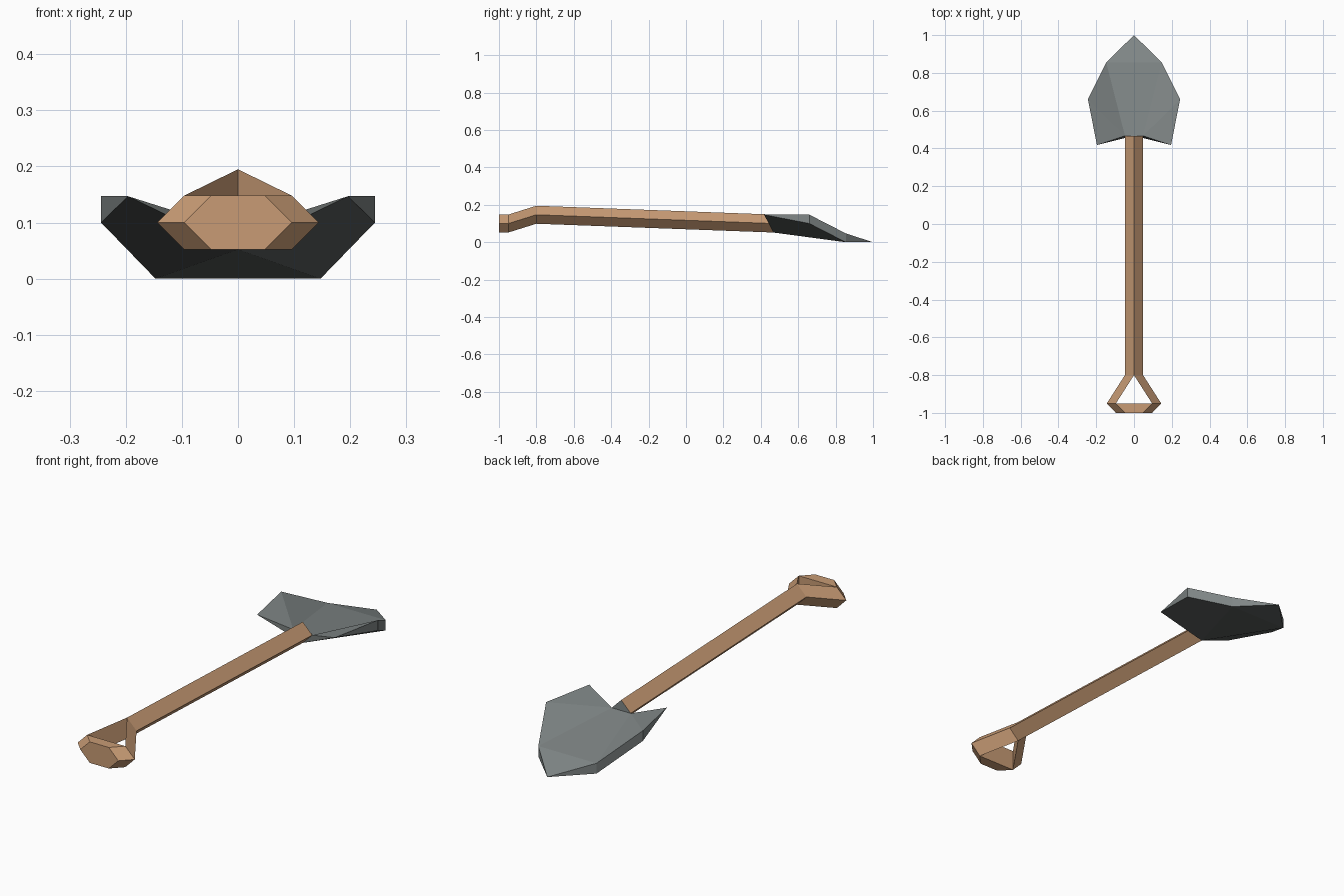
import bpy
import bmesh

cube = bpy.data.objects.get("Cube")
if cube:
    bpy.data.objects.remove(cube, do_unlink=True)


def make_material(name, rgb):
    mat = bpy.data.materials.new(name)
    mat.use_nodes = True
    mat.diffuse_color = (*rgb, 1)
    bsdf = next(n for n in mat.node_tree.nodes if n.type == 'BSDF_PRINCIPLED')
    bsdf.inputs["Base Color"].default_value = (*rgb, 1)
    return mat


wood = make_material("brown wood", (0.58, 0.33, 0.178))
steel = make_material("grey steel", (0.216, 0.242, 0.242))
dark_steel = make_material("dark steel", (0.107, 0.118, 0.115))


def build(name, points, faces, mats, mirrored=False):
    """Make an object from named points and faces; optionally mirror it over x."""
    bm = bmesh.new()
    verts = {key: bm.verts.new(co) for key, co in points.items()}
    for face in faces:
        bm.faces.new([verts[key] for key in face])
    if mirrored:
        bmesh.ops.mirror(bm, geom=bm.verts[:] + bm.edges[:] + bm.faces[:],
                         axis='X', merge_dist=0.0001)
        bmesh.ops.remove_doubles(bm, verts=bm.verts[:], dist=0.0001)
    bmesh.ops.recalc_face_normals(bm, faces=bm.faces[:])
    bm.normal_update()
    # Faces turned down or to the handle take the second material, if any
    if len(mats) > 1:
        for face in bm.faces:
            n = face.normal
            face.material_index = int(n.z < -0.05 or n.y < -0.5)
    mesh = bpy.data.meshes.new(name)
    bm.to_mesh(mesh)
    bm.free()
    for mat in mats:
        mesh.materials.append(mat)
    obj = bpy.data.objects.new(name, mesh)
    bpy.context.collection.objects.link(obj)


def loft(name, start, end, mirrored=False, end_cap=True):
    """Wooden solid between two matching rings."""
    n = len(start)
    points = dict(enumerate(start + end))
    faces = [(i, (i + 1) % n, n + (i + 1) % n, n + i) for i in range(n)]
    faces.append(tuple(range(n)))
    if end_cap:
        faces.append(tuple(range(n, 2 * n)))
    build(name, points, faces, [wood], mirrored)


R = 0.048                       # half thickness of the shaft
FORK_Y, GRIP_Y, END_Y = -0.8, -0.95, 0.467
GRIP_Z = 0.1


def diamond(y, z):
    return [(0, y, z + R), (R, y, z), (0, y, z - R), (-R, y, z)]


def grip_ring(y, w):
    """Hexagon whose first three corners form the right-hand wedge."""
    z = GRIP_Z
    return [(w - R, y, z - R), (w, y, z), (w - R, y, z + R),
            (R - w, y, z + R), (-w, y, z), (R - w, y, z - R)]


# Shaft, square section standing on its edge, running into the blade
loft("shaft", diamond(FORK_Y, 0.147), diamond(END_Y, 0.1), end_cap=False)

# Handle: two mirrored fork arms and the cross grip
top, side, bottom, _ = diamond(FORK_Y, 0.147)
loft("handle_fork", [bottom, side, top], grip_ring(GRIP_Y, 3 * R)[:3],
     mirrored=True)
loft("handle_grip", grip_ring(-1, 2 * R), grip_ring(GRIP_Y, 3 * R))

# Blade: one half, mirrored; upper and lower skins joined by a thin rim
blade_points = {
    "socket_top": (0, END_Y, 0.1 + R),
    "socket_mid": (0, END_Y, 0.1),
    "socket_side": (R, END_Y, 0.1),
    "socket_low": (0, END_Y, 0.1 - R),
    "heel": (0.196, 0.418, 0.147),
    "wing": (0.244, 0.66, 0.147),
    "wing_low": (0.244, 0.66, 0.1),
    "cheek": (0.147, 0.855, 0.047),
    "cheek_low": (0.147, 0.855, 0),
    "centre": (0, 0.855, 0.047),
    "centre_low": (0, 0.855, 0),
    "tip": (0, 1, 0),
}
blade_faces = [
    # upper skin, closed around the shaft end
    ("socket_top", "socket_side", "socket_mid"),
    ("socket_side", "heel", "wing"),
    ("socket_side", "wing", "cheek"),
    ("socket_mid", "socket_side", "cheek", "centre"),
    ("centre", "cheek", "tip"),
    # lower skin
    ("socket_side", "heel", "socket_low"),
    ("socket_low", "heel", "wing_low", "cheek_low"),
    ("socket_low", "cheek_low", "centre_low"),
    ("centre_low", "cheek_low", "tip"),
    # rim
    ("heel", "wing", "wing_low"),
    ("wing", "wing_low", "cheek_low", "cheek"),
    ("cheek", "cheek_low", "tip"),
]
build("blade", blade_points, blade_faces, [steel, dark_steel], mirrored=True)
